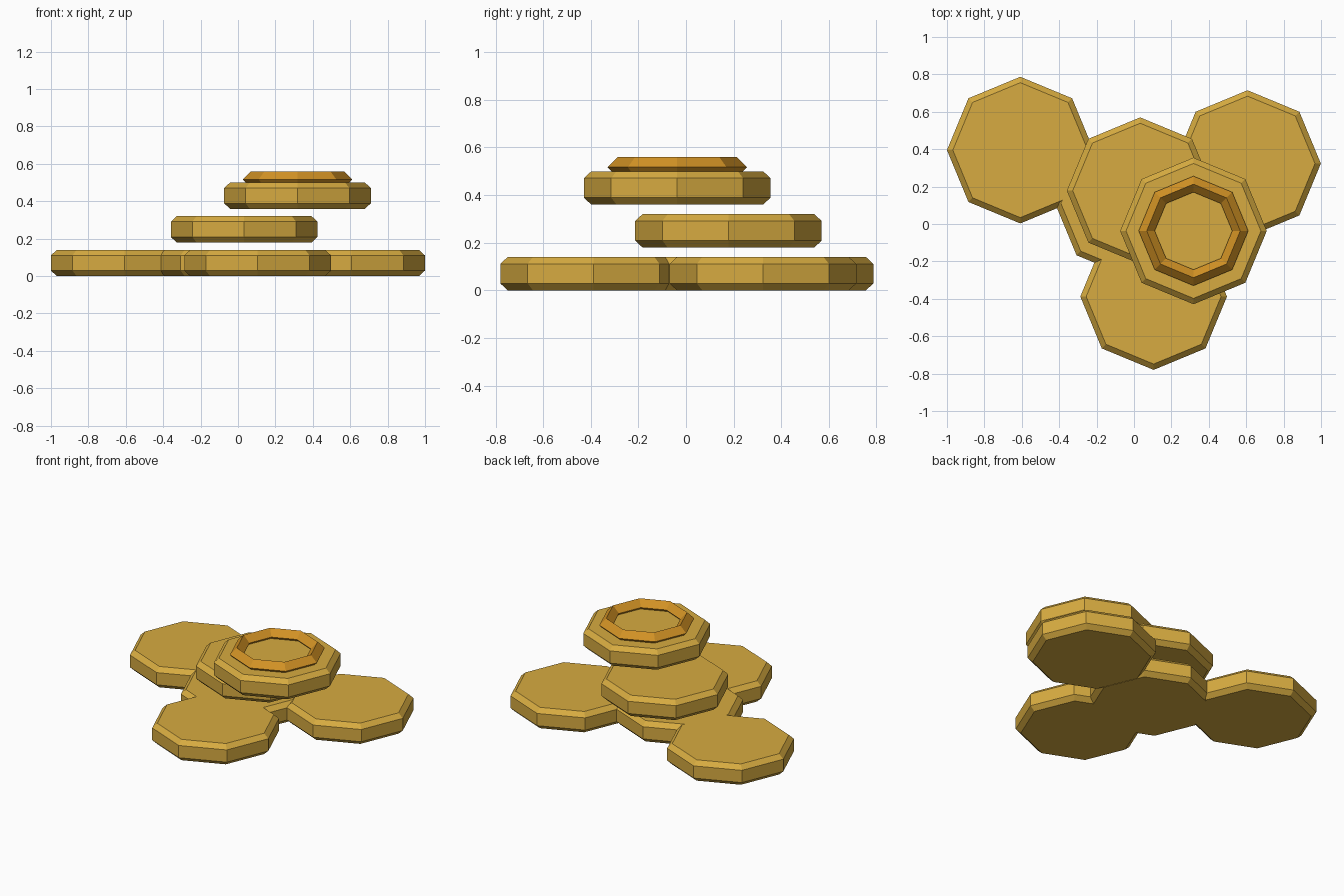
import bpy

cube = bpy.data.objects.get("Cube")
if cube:
    bpy.data.objects.remove(cube, do_unlink=True)


def make_material(name, rgb):
    mat = bpy.data.materials.new(name)
    mat.use_nodes = True
    color = (*rgb, 1.0)
    mat.diffuse_color = color
    mat.node_tree.nodes["Principled BSDF"].inputs["Base Color"].default_value = color
    return mat


gold = make_material("gold", (0.68, 0.41, 0.052))
orange = make_material("orange gold", (0.65, 0.29, 0.018))

SIDES, RADIUS, THICKNESS, CHAMFER = 8, 0.392, 0.14, 0.029


def coin(name, x, y, base):
    """Octagonal disc with chamfered rims, standing on height base."""
    bpy.ops.mesh.primitive_cylinder_add(
        vertices=SIDES, radius=RADIUS, depth=THICKNESS,
        location=(x, y, base + THICKNESS / 2))
    obj = bpy.context.object
    obj.name = name
    obj.data.materials.append(gold)
    bevel = obj.modifiers.new("rim chamfer", 'BEVEL')
    bevel.width = CHAMFER
    bevel.segments = 1
    bevel.limit_method = 'ANGLE'
    bevel.angle_limit = 1.2  # rims only, not the upright edges
    return obj


# Loose layer on the ground
coin("ground_coin_back_right", -0.608, 0.395, 0)
coin("ground_coin_back_left", 0.607, 0.323, 0)
coin("ground_coin_front", 0.105, -0.388, 0)
coin("ground_coin_centre", -0.03, 0.11, 0)

# Two coins stacked above
coin("middle_coin", 0.033, 0.178, 0.18)
top = coin("top_coin", 0.318, -0.037, 0.36)

# Raised ring set into the top coin
bpy.ops.mesh.primitive_torus_add(
    major_segments=SIDES, minor_segments=4,
    major_radius=0.25, minor_radius=0.043,
    location=(top.location.x, top.location.y, 0.517))
ring = bpy.context.object
ring.name = "top_ring"
ring.data.materials.append(orange)
ring.data.polygons.foreach_set("use_smooth", [False] * len(ring.data.polygons))
